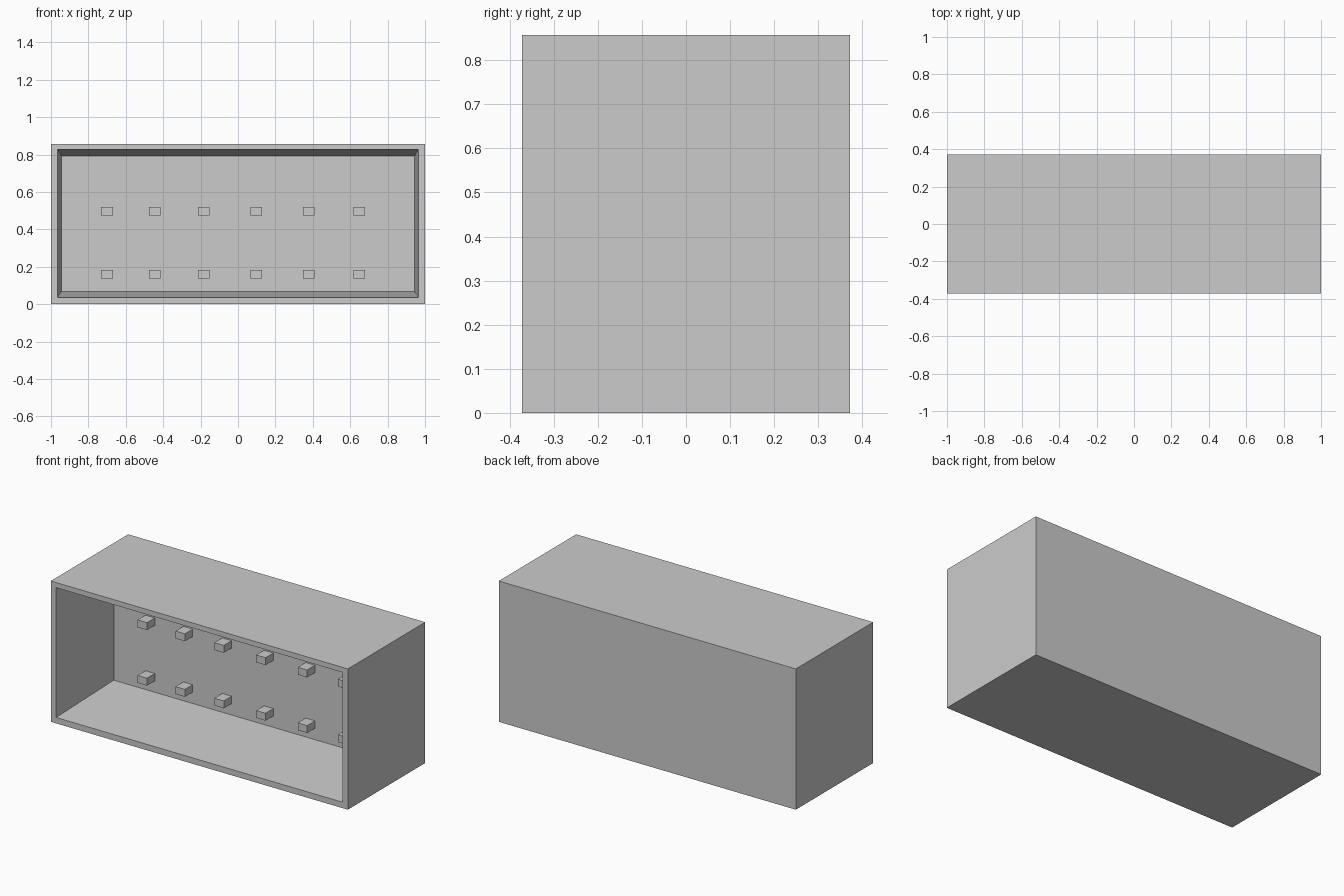
import bpy, bmesh

if "Cube" in bpy.data.objects:
    bpy.data.objects.remove(bpy.data.objects["Cube"])

W, D, H = 1.0, 0.372, 0.857   # half width, half depth, height
BACK = 0.155                  # y of the recess floor


def make_object(name, bm):
    bmesh.ops.recalc_face_normals(bm, faces=bm.faces)
    mesh = bpy.data.meshes.new(name)
    bm.to_mesh(mesh)
    bm.free()
    obj = bpy.data.objects.new(name, mesh)
    bpy.context.collection.objects.link(obj)
    return obj


def ring(bm, half_w, z0, z1, y):
    return [bm.verts.new((x, y, z)) for x, z in
            ((-half_w, z0), (half_w, z0), (half_w, z1), (-half_w, z1))]


# Case: nested rectangles from the rear, round the rim, into the tapered recess
bm = bmesh.new()
rings = [ring(bm, W, 0, H, D),
         ring(bm, W, 0, H, -D),
         ring(bm, 0.964, 0.036, 0.826, -D),
         ring(bm, 0.945, 0.067, 0.793, BACK)]
for a, b in zip(rings, rings[1:]):
    for i in range(4):
        j = (i + 1) % 4
        bm.faces.new((a[i], a[j], b[j], b[i]))
bm.faces.new(rings[0])
bm.faces.new(rings[-1])
make_object("open_case", bm)

# Pegs: two rows of six small blocks on the recess wall
PEG = (0.063, 0.077, 0.045)
for row, z in (("lower", 0.159), ("upper", 0.497)):
    for n, x in enumerate((-0.70, -0.445, -0.183, 0.098, 0.378, 0.648)):
        bm = bmesh.new()
        bmesh.ops.create_cube(bm, size=1)
        bmesh.ops.scale(bm, vec=PEG, verts=bm.verts)
        bmesh.ops.translate(bm, vec=(x, BACK - PEG[1] / 2 + 0.002, z), verts=bm.verts)
        make_object(f"{row}_peg_{n + 1}", bm)
